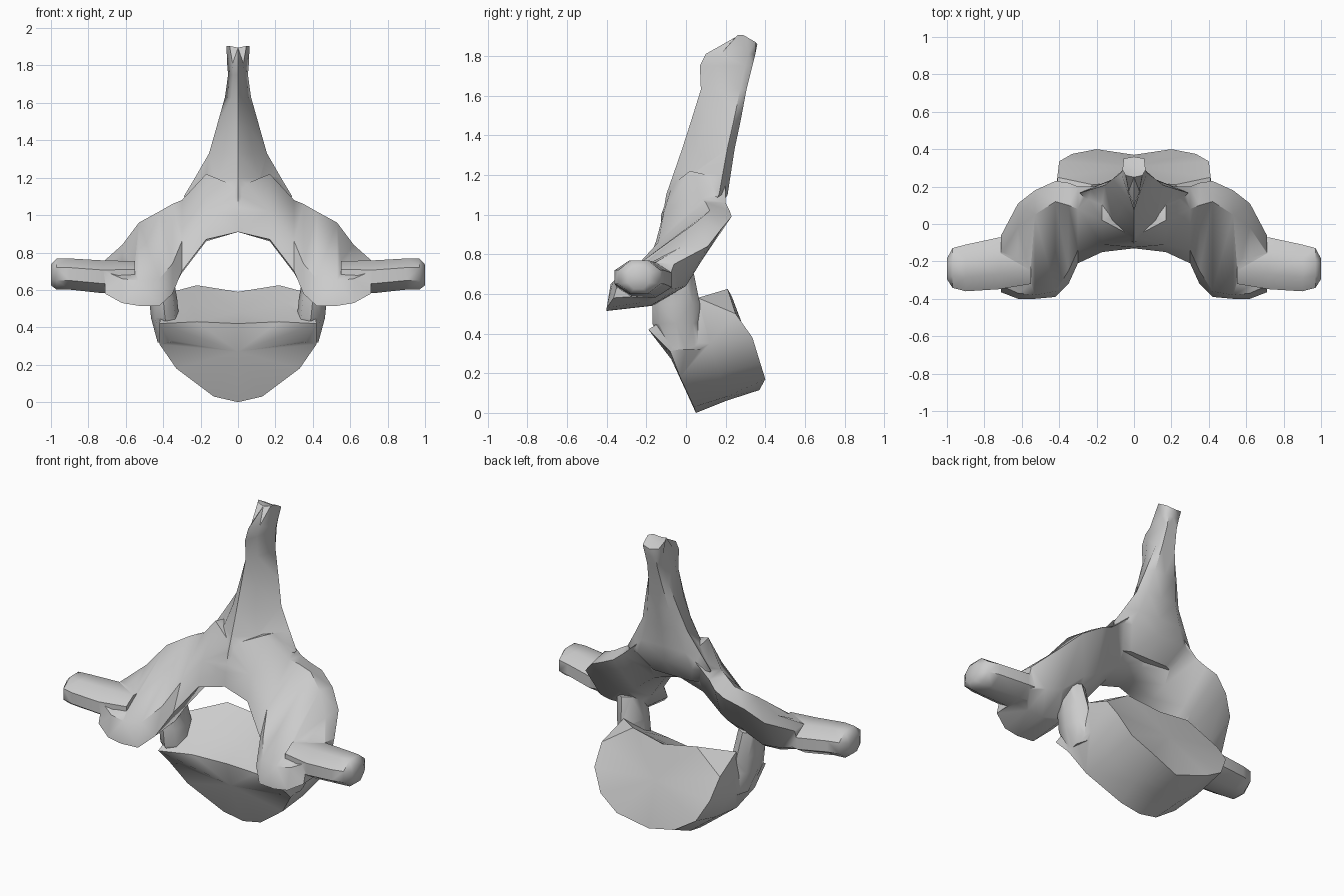
import bpy
import bmesh
from math import sin, cos, pi, radians

cube = bpy.data.objects.get("Cube")
if cube:
    bpy.data.objects.remove(cube, do_unlink=True)

# Single bone colour
bone = bpy.data.materials.new("bone grey")
bone.use_nodes = True
colour = (0.6, 0.6, 0.6, 1.0)
bone.diffuse_color = colour
bone.node_tree.nodes["Principled BSDF"].inputs["Base Color"].default_value = colour


def loft(name, rings):
    """Skin a row of closed rings and cap both ends with fans."""
    bm = bmesh.new()
    rows = [[bm.verts.new(point) for point in ring] for ring in rings]
    count = len(rows[0])
    for lower, upper in zip(rows, rows[1:]):
        for i in range(count):
            j = (i + 1) % count
            bm.faces.new((lower[i], lower[j], upper[j], upper[i]))
    caps = [bm.faces.new(rows[0]), bm.faces.new(rows[-1])]
    bmesh.ops.poke(bm, faces=caps)
    bmesh.ops.triangulate(bm, faces=bm.faces)
    bmesh.ops.recalc_face_normals(bm, faces=bm.faces)
    mesh = bpy.data.meshes.new(name)
    bm.to_mesh(mesh)
    bm.free()
    mesh.materials.append(bone)
    obj = bpy.data.objects.new(name, mesh)
    bpy.context.collection.objects.link(obj)
    return obj


def symmetric(half):
    """Complete a half ring whose first and last points lie on the centre."""
    return half + [(-x, y, z) for x, y, z in reversed(half[1:-1])]


def oval_x(x, y, z, ry, rz, sides=8):
    turns = [2 * pi * (i + 0.5) / sides for i in range(sides)]
    return [(x, y + ry * cos(t), z + rz * sin(t)) for t in turns]


def oval_z(x, y, z, rx, ry, sides=8):
    turns = [2 * pi * i / sides for i in range(sides)]
    return [(x + rx * cos(t), y + ry * sin(t), z) for t in turns]


def flip(rings):
    return [[(-x, y, z) for x, y, z in ring] for ring in rings]


# Vertebral body, from the front disc face to the back disc face
front_half = [(0, .05, 0), (.13, .04, .03), (.33, -.03, .18), (.42, -.08, .31),
              (.42, -.19, .42), (.22, -.14, .43), (0, -.11, .42)]
waist_half = [(0, .2, .06), (.17, .2, .08), (.33, .17, .2), (.42, .12, .35),
              (.39, .06, .58), (.25, .05, .53), (0, .05, .48)]
back_half = [(0, .37, .115), (.2, .4, .17), (.33, .375, .25), (.4, .335, .38),
             (.41, .25, .5), (.22, .21, .625), (0, .23, .59)]
vertebra = loft("vertebra", [symmetric(h) for h in (front_half, waist_half, back_half)])

# Arch sections: front lower, front middle, front top, back top, back lower, underside
stations = {
    0: [(-.13, .91), (-.125, 1.0), (-.07, 1.15), (.17, 1.15), (.07, .95), (-.03, .91)],
    .17: [(-.15, .87), (-.11, 1.02), (.02, 1.22), (.2, 1.18), (.07, .9), (-.04, .86)],
    .3: [(-.21, .7), (-.14, .86), (.08, 1.08), (.2, 1.06), (.08, .8), (-.08, .69)],
    .35: [(-.32, .58), (-.25, .74), (.1, 1.06), (.22, 1.02), (.08, .77), (-.12, .6)],
    .42: [(-.39, .515), (-.36, .66), (.12, 1.02), (.23, .99), (.06, .74), (-.17, .54)],
    .53: [(-.4, .515), (-.38, .65), (.05, .96), (.18, .93), (0, .64), (-.18, .54)],
    .62: [(-.4, .53), (-.37, .66), (-.02, .84), (.11, .84), (-.04, .63), (-.2, .56)],
    .71: [(-.365, .58), (-.33, .7), (-.15, .76), (-.06, .75), (-.11, .62), (-.22, .59)],
}
left_half = [[(x, y, z) for y, z in section] for x, section in stations.items()]
right_half = flip(left_half[1:])
parts = [loft("neural_arch", right_half[::-1] + left_half)]

# Spinous process: height, front edge, back edge, half width
spine = [(.98, -.12, .13, .2), (1.1, -.1, .21, .29), (1.2, -.065, .225, .23),
         (1.33, -.02, .245, .155), (1.47, .025, .275, .115), (1.63, .075, .305, .07),
         (1.75, .07, .335, .053), (1.81, .1, .35, .058)]
rings = []
for z, front, back, width in spine:
    depth = back - front
    rings.append(symmetric([(0, front, z), (width * .5, front + depth * .3, z),
                            (width, back - depth * .14, z), (width * .65, back, z),
                            (0, back, z)]))
# Slanted tip of the process
rings.append(symmetric([(0, .25, 1.895), (.045, .26, 1.905), (.062, .29, 1.905),
                        (.055, .35, 1.87), (0, .36, 1.86)]))
parts.append(loft("spinous_process", rings))

# Paired parts: transverse processes and pedicles
transverse = [oval_x(.55, -.2, .68, .13, .08), oval_x(.72, -.21, .67, .15, .095),
              oval_x(.9, -.235, .685, .135, .09), oval_x(.97, -.235, .685, .115, .09),
              oval_x(1, -.24, .68, .06, .06)]
pedicle = [oval_z(.36, 0, .32, .07, .1), oval_z(.39, -.05, .45, .075, .12),
           oval_z(.4, -.05, .55, .075, .12), oval_z(.42, -.06, .7, .07, .1)]
for side, build in (("left", list), ("right", flip)):
    parts.append(loft(side + "_transverse_process", build(transverse)))
    parts.append(loft(side + "_pedicle", build(pedicle)))

# Fuse the parts into one continuous bone
bpy.ops.object.select_all(action="DESELECT")
vertebra.select_set(True)
bpy.context.view_layer.objects.active = vertebra
for part in parts:
    union = vertebra.modifiers.new(part.name, "BOOLEAN")
    union.operation = "UNION"
    union.solver = "EXACT"
    union.object = part
    bpy.ops.object.modifier_apply(modifier=union.name)
    bpy.data.objects.remove(part, do_unlink=True)
bpy.ops.object.shade_smooth_by_angle(angle=radians(50))
